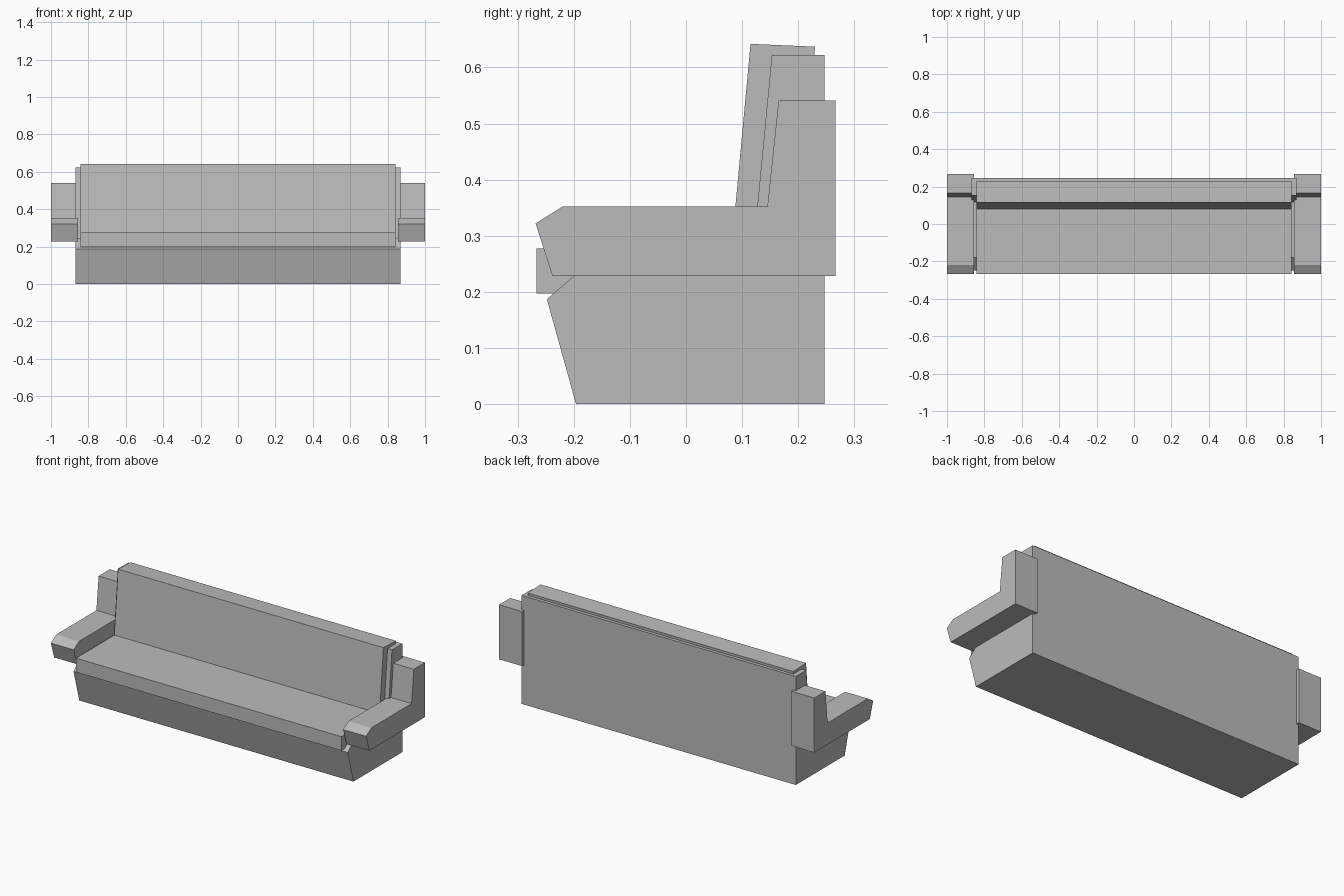
import bpy, bmesh

cube = bpy.data.objects.get("Cube")
if cube:
    bpy.data.objects.remove(cube, do_unlink=True)

# One upholstery colour
grey = (0.5, 0.5, 0.5, 1.0)
fabric = bpy.data.materials.new("grey fabric")
fabric.use_nodes = True
fabric.diffuse_color = grey
fabric.node_tree.nodes["Principled BSDF"].inputs["Base Color"].default_value = grey


def extrude_profile(name, profile, x0, x1):
    """Sweep a closed side profile of (y, z) points from x0 to x1."""
    bm = bmesh.new()
    face = bm.faces.new([bm.verts.new((x0, y, z)) for y, z in profile])
    swept = bmesh.ops.extrude_face_region(bm, geom=[face])["geom"]
    moved = [v for v in swept if isinstance(v, bmesh.types.BMVert)]
    bmesh.ops.translate(bm, verts=moved, vec=(x1 - x0, 0, 0))
    bmesh.ops.recalc_face_normals(bm, faces=bm.faces)
    mesh = bpy.data.meshes.new(name)
    bm.to_mesh(mesh)
    bm.free()
    mesh.materials.append(fabric)
    obj = bpy.data.objects.new(name, mesh)
    bpy.context.collection.objects.link(obj)
    return obj


# Frame: plinth with tapered front, and the back shell
frame = [(-0.196, 0), (-0.248, 0.187), (-0.178, 0.247), (0.117, 0.247),
         (0.153, 0.622), (0.247, 0.622), (0.247, 0)]
extrude_profile("frame", frame, -0.87, 0.87)

# Seat cushion and the leaning back cushion
seat = [(-0.266, 0.197), (-0.266, 0.277), (0.15, 0.277), (0.15, 0.197)]
extrude_profile("seat_cushion", seat, -0.842, 0.842)
back = [(0.081, 0.277), (0.115, 0.642), (0.23, 0.637), (0.198, 0.277)]
extrude_profile("back_cushion", back, -0.842, 0.842)

# Armrests with a bevelled nose and a raised rear block
arm = [(-0.238, 0.228), (-0.268, 0.322), (-0.22, 0.352), (0.145, 0.352),
       (0.165, 0.541), (0.266, 0.541), (0.266, 0.228)]
for side, s in (("left", 1), ("right", -1)):
    extrude_profile(side + "_armrest", arm, s * 0.855, s * 1.0)
